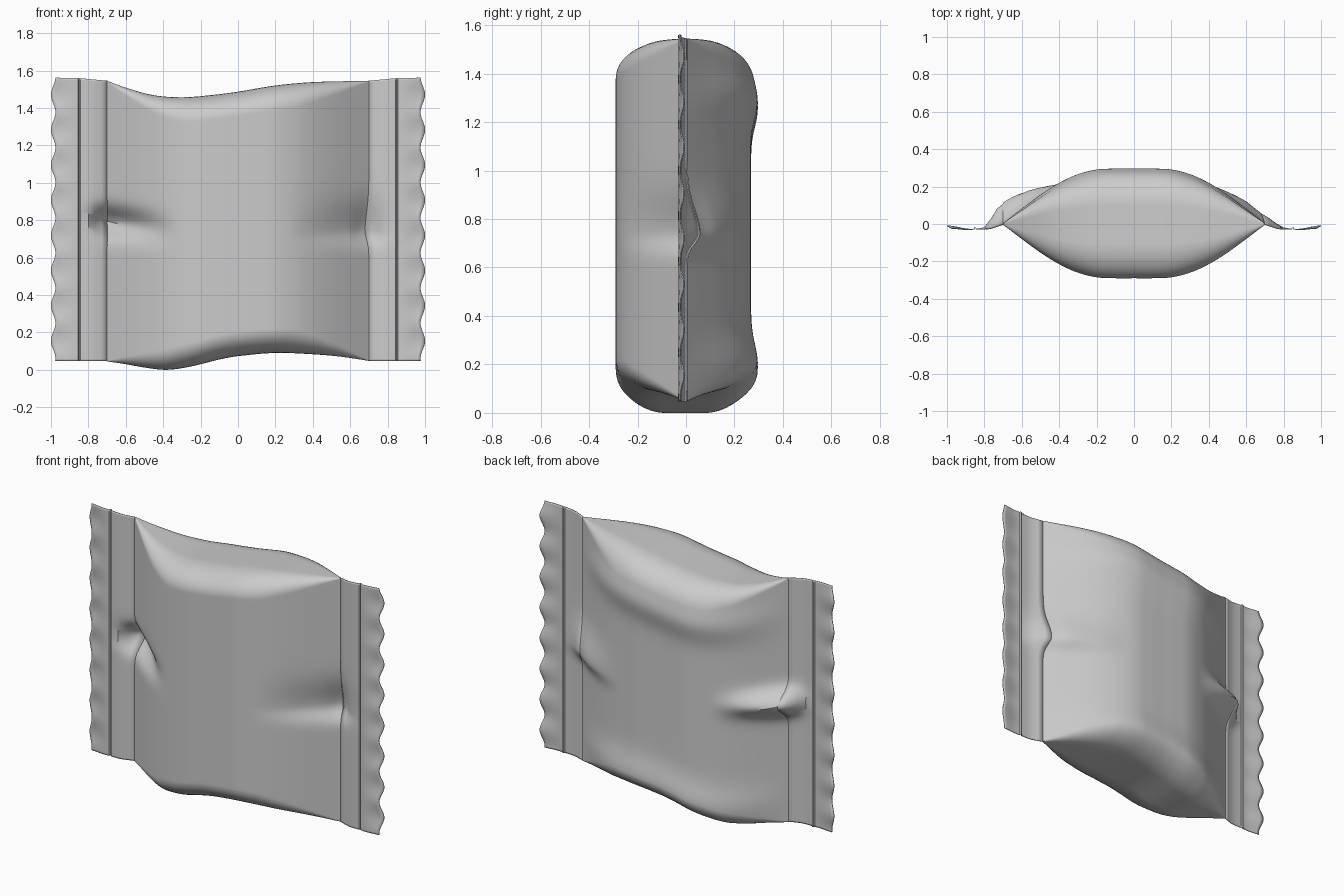
import bpy, bmesh, math

if "Cube" in bpy.data.objects:
    bpy.data.objects.remove(bpy.data.objects["Cube"])


def curve(pts, x):
    """Smooth interpolation through a short list of (x, value) points."""
    n = len(pts)
    i = 0
    while i < n - 2 and x > pts[i + 1][0]:
        i += 1

    def slope(k):
        a, b = pts[max(k - 1, 0)], pts[min(k + 1, n - 1)]
        return (b[1] - a[1]) / (b[0] - a[0])
    (x0, y0), (x1, y1) = pts[i], pts[i + 1]
    d = x1 - x0
    t = max(0, min(1, (x - x0) / d))
    return ((2*t**3 - 3*t*t + 1) * y0 + (t**3 - 2*t*t + t) * d * slope(i)
            + (3*t*t - 2*t**3) * y1 + (t**3 - t*t) * d * slope(i + 1))


HALF = [(0, .29), (.1, .29), (.2, .285), (.3, .26), (.4, .215), (.5, .153), (.6, .08), (.7, .004)]
TOP = [(-.7, 1.545), (-.6, 1.508), (-.45, 1.468), (-.3, 1.457), (-.15, 1.468),
       (0, 1.487), (.2, 1.52), (.4, 1.538), (.7, 1.545)]
BOTTOM = [(-.7, .045), (-.6, .03), (-.5, .012), (-.38, 0), (-.25, .018), (-.1, .055),
          (0, .073), (.2, .09), (.4, .083), (.55, .07), (.7, .048)]


def bell(v, w):
    return math.exp(-(v / w) ** 2)


def fade(d, w):
    t = max(0, 1 - abs(d) / w)
    return t * t * (3 - 2 * t)


def pinch(x, z):
    """Creases at the two seams: push the film towards the back."""
    if x < 0:
        w = .40 if x > -.7 else .12
        dy = .11 * bell(z - .79 + .12 * (x + .7), .07) * fade(x + .7, w)
        dx = 0
    else:
        d = z - .74
        g = bell(d, .06 if d < 0 else .14)
        f = fade(x - .7, .45 if x < .7 else .13)
        dy, dx = .055 * g * f, -.02 * g * fade(x - .7, .12)
    return x + dx, dy


def make_object(name, bm):
    bmesh.ops.recalc_face_normals(bm, faces=bm.faces)
    me = bpy.data.meshes.new(name)
    bm.to_mesh(me)
    bm.free()
    ob = bpy.data.objects.new(name, me)
    bpy.context.collection.objects.link(ob)
    bpy.ops.object.select_all(action='DESELECT')
    ob.select_set(True)
    bpy.context.view_layer.objects.active = ob
    bpy.ops.object.shade_smooth_by_angle(angle=math.radians(35))
    return ob


def section(x):
    """Rounded section of the pillow at one x station."""
    h = curve(HALF, abs(x))
    zt, zb = curve(TOP, x), curve(BOTTOM, x)
    full = min(1, h / .26)
    ry, rz = .62 * h, .125 * full + .002
    out = []
    NS, NC, NT = 64, 10, 6

    def corner(sy, top, rev):
        for k in range(NC):
            a = math.pi / 2 * (k + .5) / NC
            a = math.pi / 2 - a if rev else a
            cz = zt - rz if top else zb + rz
            out.append((sy * (h - ry + ry * math.cos(a)),
                        cz + (rz if top else -rz) * math.sin(a)))
    for k in range(NS + 1):
        out.append((-h, zb + rz + (zt - zb - 2 * rz) * k / NS))
    corner(-1, True, False)
    for k in range(NT + 1):
        out.append(((h - ry) * (2 * k / NT - 1), zt))
    corner(1, True, True)
    for k in range(NS + 1):
        out.append((h, zt - rz - (zt - zb - 2 * rz) * k / NS))
    corner(1, False, False)
    for k in range(NT + 1):
        out.append(((h - ry) * (1 - 2 * k / NT), zb))
    corner(-1, False, True)
    res = []
    for y, z in out:
        if y > 0:
            # ripples near the top and bottom of the back panel
            ridge = max(bell(zt - z - .22, .10), bell(z - zb - .12, .11))
            y += (y / h) * full * (.028 * ridge - .022)
        nx, dy = pinch(x, z)
        res.append((nx, y + dy, z))
    return res


# pillow body
bm = bmesh.new()
NX = 84
rings = []
for i in range(NX + 1):
    x = -.7 + 1.4 * i / NX
    rings.append([bm.verts.new(p) for p in section(x)])
for a, b in zip(rings, rings[1:]):
    for j in range(len(a)):
        k = (j + 1) % len(a)
        bm.faces.new((a[j], a[k], b[k], b[j]))
make_object("wrapper_body", bm)

# crimped end fins: (distance from centre, y)
FIN = [(.695, 0), (.73, -.012), (.765, -.024), (.8, -.028), (.842, -.028), (.846, -.02),
       (.852, -.02), (.856, -.028), (.88, -.029), (.91, -.027), (.94, -.022), (.97, -.018), (.99, -.016)]


def fin(side, name):
    bm = bmesh.new()
    NZ = 150
    cols = []
    for r, y in FIN:
        t = max(0, (r - .87) / .12)
        low, high = .048, 1.545 + .014 * min(1, (r - .695) / .15)
        if r > .9:
            high += .003 * t
        col = []
        for k in range(NZ + 1):
            z = low + (high - low) * k / NZ
            wave = math.cos(2 * math.pi * (z - .155) / .188)
            nx, dy = pinch(side * r, z)
            col.append(bm.verts.new((nx + side * t * t * (.012 * wave - .002),
                                     y + dy + .007 * t * wave, z)))
        cols.append(col)
    for a, b in zip(cols, cols[1:]):
        for k in range(NZ):
            bm.faces.new((a[k], a[k + 1], b[k + 1], b[k]))
    ob = make_object(name, bm)
    m = ob.modifiers.new("film", 'SOLIDIFY')
    m.thickness = .005
    m.offset = 0


fin(-1, "left_fin")
fin(1, "right_fin")
